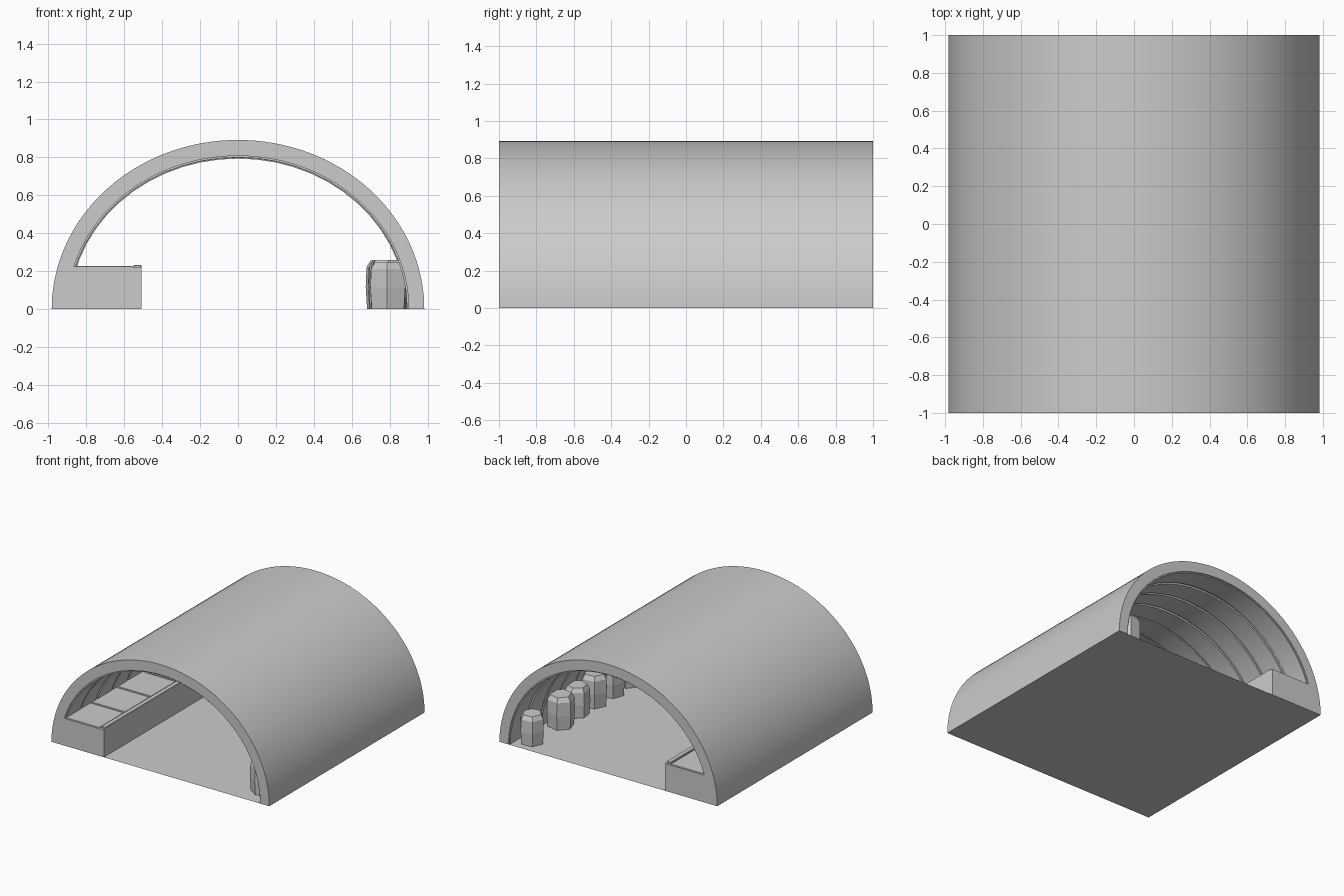
import bpy, bmesh, math, random

if "Cube" in bpy.data.objects:
    bpy.data.objects.remove(bpy.data.objects["Cube"])
random.seed(4)


def finish(name, bm, smooth=False):
    bmesh.ops.recalc_face_normals(bm, faces=bm.faces)
    me = bpy.data.meshes.new(name)
    bm.to_mesh(me)
    bm.free()
    ob = bpy.data.objects.new(name, me)
    bpy.context.collection.objects.link(ob)
    if smooth:
        bpy.context.view_layer.objects.active = ob
        ob.select_set(True)
        bpy.ops.object.shade_smooth_by_angle(angle=math.radians(30))
        ob.select_set(False)
    return ob


def vault(name, outer, inner, y0, y1, n, smooth=False):
    """Half-elliptical band, closed on all sides; outer/inner are (half width, height)."""
    bm = bmesh.new()
    rows = []
    for i in range(n + 1):
        a = math.pi * i / n
        c, s = math.cos(a), max(0.0, math.sin(a))
        rows.append([bm.verts.new((r[0] * c, y, r[1] * s))
                     for r, y in ((outer, y0), (outer, y1), (inner, y1), (inner, y0))])
    for p, q in zip(rows, rows[1:]):
        for k in range(4):
            bm.faces.new((p[k], p[(k + 1) % 4], q[(k + 1) % 4], q[k]))
    bm.faces.new(rows[0])
    bm.faces.new(rows[-1])
    return finish(name, bm, smooth)


def box(name, x0, x1, y0, y1, z0, z1, bevel=0):
    bm = bmesh.new()
    bmesh.ops.create_cube(bm, size=1)
    for v in bm.verts:
        v.co = ((x0 + x1) / 2 + v.co.x * (x1 - x0),
                (y0 + y1) / 2 + v.co.y * (y1 - y0),
                (z0 + z1) / 2 + v.co.z * (z1 - z0))
    if bevel:
        bmesh.ops.bevel(bm, geom=bm.edges[:], offset=bevel, segments=1, affect='EDGES')
    return finish(name, bm)


def pillar(name, x, y, r, h, turn):
    """Bulging six-sided stump with a chamfered top."""
    bm = bmesh.new()
    rings = []
    for k, z in ((0.93, 0), (1.0, 0.45), (0.96, 0.86), (0.76, 1.0)):
        rings.append([bm.verts.new((x + r * k * math.cos(turn + i * math.pi / 3),
                                    y + r * k * math.sin(turn + i * math.pi / 3),
                                    h * z)) for i in range(6)])
    for p, q in zip(rings, rings[1:]):
        for i in range(6):
            j = (i + 1) % 6
            bm.faces.new((p[i], p[j], q[j], q[i]))
    bm.faces.new(rings[0])
    bm.faces.new(rings[-1])
    return finish(name, bm)


# Outer tunnel shell
vault("tunnel_shell", (0.982, 0.892), (0.9, 0.808), -1, 1, 64, smooth=True)

# Inner lining rings with narrow gaps between them
for i in range(10):
    y = -0.9 + i * 0.2
    t = random.uniform(0.006, 0.015)
    vault(f"lining_ring_{i}", (0.905, 0.813), (0.9 - t, 0.808 - t),
          y - 0.09, y + 0.09, 28, smooth=True)

# Flat floor
bm = bmesh.new()
bm.faces.new([bm.verts.new(p) for p in
              ((-0.982, -1, 0), (0.982, -1, 0), (0.982, 1, 0), (-0.982, 1, 0))])
finish("floor", bm)

# Raised platform with paving slabs and edge strip
box("platform", -0.93, -0.51, -1, 1, 0, 0.222)
for i in range(6):
    y = -1 + (i + 0.5) / 3
    box(f"paving_slab_{i}", -0.87, -0.555, y - 0.16, y + 0.16, 0.21, 0.227, 0.003)
box("platform_edge", -0.55, -0.51, -0.98, 0.98, 0.21, 0.234, 0.004)

# Row of stumps along the right wall
for i, y in enumerate((0.86, 0.5, 0.27, 0.05, -0.17, -0.38, -0.6, -0.8)):
    pillar(f"pillar_{i}", 0.785 + random.uniform(-0.012, 0.012), y,
           random.uniform(0.095, 0.108), random.uniform(0.23, 0.262),
           random.uniform(0, math.pi / 3))
